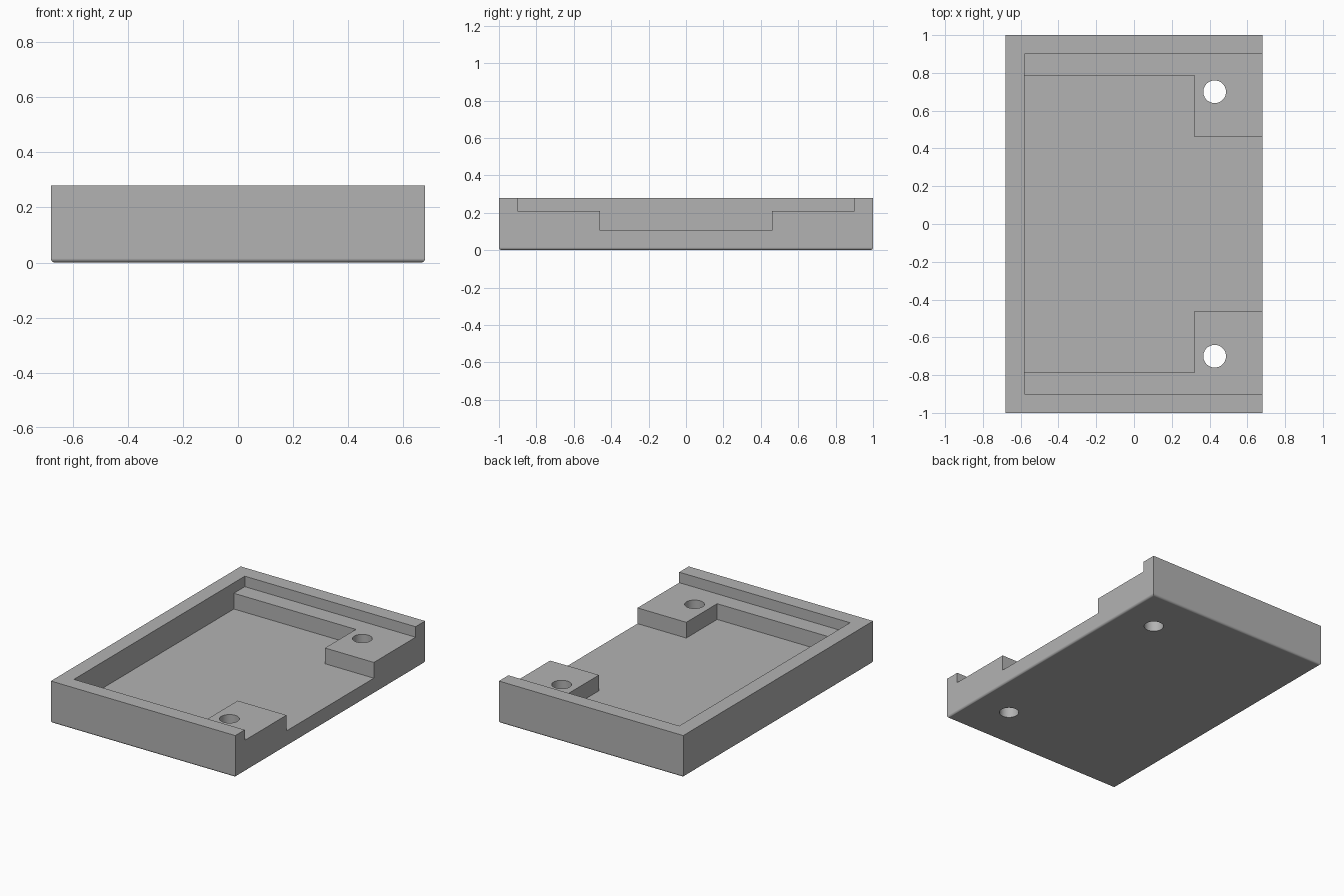
import bpy
import bmesh
from math import radians

old = bpy.data.objects.get("Cube")
if old:
    bpy.data.objects.remove(old, do_unlink=True)

HALF_X, HALF_Y, HEIGHT = 0.68, 1.0, 0.28
WALL_X = -0.58          # inner face of the closed end wall
OPEN_X = 0.9            # cutters run out past the open end
LEDGE_Z, FLOOR_Z = 0.21, 0.105

grey = bpy.data.materials.new("plain grey")
grey.use_nodes = True
colour = (0.45, 0.45, 0.45, 1)
grey.diffuse_color = colour
grey.node_tree.nodes["Principled BSDF"].inputs["Base Color"].default_value = colour


def prism(name, outline, z0, z1):
    """Extrude a counter-clockwise xy outline from z0 to z1."""
    bm = bmesh.new()
    base = bm.faces.new([bm.verts.new((x, y, z0)) for x, y in outline])
    top = bmesh.ops.extrude_face_region(bm, geom=[base])["geom"]
    for v in top:
        if isinstance(v, bmesh.types.BMVert):
            v.co.z = z1
    bmesh.ops.recalc_face_normals(bm, faces=bm.faces[:])
    mesh = bpy.data.meshes.new(name)
    bm.to_mesh(mesh)
    bm.free()
    obj = bpy.data.objects.new(name, mesh)
    bpy.context.collection.objects.link(obj)
    mesh.materials.append(grey)
    return obj


def rectangle(x0, x1, y):
    return [(x0, -y), (x1, -y), (x1, y), (x0, y)]


def activate(obj):
    bpy.ops.object.select_all(action="DESELECT")
    obj.select_set(True)
    bpy.context.view_layer.objects.active = obj


def cut(obj, cutter):
    cutter.hide_render = True
    mod = obj.modifiers.new("cut", "BOOLEAN")
    mod.operation, mod.solver, mod.object = "DIFFERENCE", "EXACT", cutter
    activate(obj)
    bpy.ops.object.modifier_apply(modifier=mod.name)
    bpy.data.objects.remove(cutter, do_unlink=True)


# Solid tray block with softly rounded bottom edges
tray = prism("tray", rectangle(-HALF_X, HALF_X, HALF_Y), 0, HEIGHT)
bm = bmesh.new()
bm.from_mesh(tray.data)
bottom = [e for e in bm.edges if all(v.co.z < 0.001 for v in e.verts)]
bmesh.ops.bevel(bm, geom=bottom, offset=0.015, segments=5,
                profile=0.5, affect="EDGES")
bm.to_mesh(tray.data)
bm.free()

# Shallow upper recess, open at one end
cut(tray, prism("upper_recess", rectangle(WALL_X, OPEN_X, 0.9), LEDGE_Z, 0.4))

# Deep recess, narrowing between the two mounting pads
half = [(OPEN_X, 0.46), (0.32, 0.46), (0.32, 0.785), (WALL_X, 0.785)]
outline = half + [(x, -y) for x, y in reversed(half)]
cut(tray, prism("deep_recess", outline, FLOOR_Z, 0.4))

# Screw holes through both pads
for side in (-1, 1):
    bpy.ops.mesh.primitive_cylinder_add(vertices=48, radius=0.06, depth=1,
                                        location=(0.427, 0.7 * side, 0.1))
    hole = bpy.context.object
    hole.data.materials.append(grey)
    cut(tray, hole)

# Smooth the holes and rounded edges, keeping flat faces flat
activate(tray)
bpy.ops.object.shade_smooth_by_angle(angle=radians(30))
weighted = tray.modifiers.new("flat_normals", "WEIGHTED_NORMAL")
weighted.keep_sharp = True
